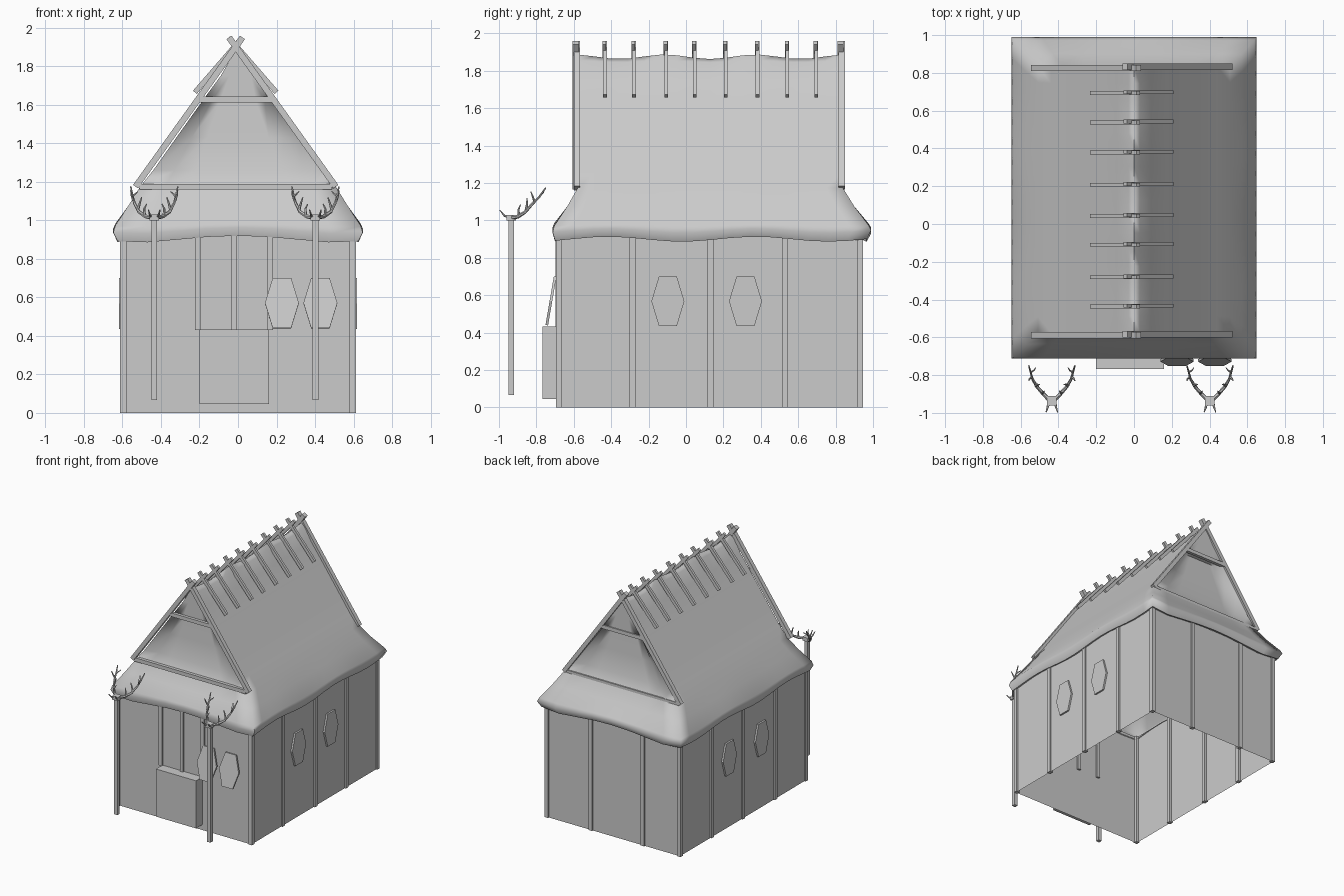
import bpy, bmesh, math
from mathutils import Vector

if "Cube" in bpy.data.objects:
    bpy.data.objects.remove(bpy.data.objects["Cube"])


def make(name, bm, smooth=None):
    bmesh.ops.recalc_face_normals(bm, faces=bm.faces)
    me = bpy.data.meshes.new(name)
    bm.to_mesh(me)
    bm.free()
    ob = bpy.data.objects.new(name, me)
    bpy.context.collection.objects.link(ob)
    if smooth:
        bpy.ops.object.select_all(action='DESELECT')
        ob.select_set(True)
        bpy.context.view_layer.objects.active = ob
        bpy.ops.object.shade_smooth_by_angle(angle=math.radians(smooth))
    return ob


def loft(bm, rings):
    vs = [[bm.verts.new(p) for p in r] for r in rings]
    n = len(rings[0])
    for a, b in zip(vs, vs[1:]):
        for i in range(n):
            j = (i + 1) % n
            bm.faces.new((a[i], a[j], b[j], b[i]))
    return vs


def box(name, lo, hi):
    bm = bmesh.new()
    bmesh.ops.create_cube(bm, size=1)
    for v in bm.verts:
        v.co = [(l + h) / 2 + c * (h - l) for l, h, c in zip(lo, hi, v.co)]
    return make(name, bm)


def post(name, x, y, z0, z1, w=0.032):
    return box(name, (x - w / 2, y - w / 2, z0), (x + w / 2, y + w / 2, z1))


def beam(name, x0, z0, x1, z1, y, ty, tz):
    # rectangular bar lying in the xz plane
    d = Vector((x1 - x0, 0, z1 - z0)).normalized()
    side, up = Vector((0, ty / 2, 0)), Vector((-d.z, 0, d.x)) * tz / 2
    bm = bmesh.new()
    vs = loft(bm, [[Vector((x, y, z)) + side * a + up * b
                    for a, b in ((-1, -1), (1, -1), (1, 1), (-1, 1))]
                   for x, z in ((x0, z0), (x1, z1))])
    for r in vs:
        bm.faces.new(r)
    return make(name, bm)


# Walls: open shell without floor
bm = bmesh.new()
loft(bm, [[(-.6, -.685, z), (.6, -.685, z), (.6, .935, z), (-.6, .935, z)] for z in (0, .93)])
make("walls", bm)

# Wall posts
for s in (-1, 1):
    for y in (-.68, -.285, .13, .53, .93):
        post("side_post", s * .596, y, 0, .93)
for x in (-.27, .2):
    post("back_post", x, .93, 0, .93)
for x in (-.21, -.02, .168):
    post("front_post", x, -.685, .43, .95, .028)
box("front_chest", (-.2, -.768, .045), (.16, -.685, .432))


# Thatched roof: rectangular rings from the eave to the ridge
NX, NY = 8, 16
def ring(hx, y0, y1, z, wave=0, inset=0, ridge=0):
    pts = []
    def add(x, y, end, t):
        w = .02 * math.cos(5 * x) if end else .013 * math.cos(8 * (y - .37))
        dip = ridge * math.cos(13 * (y - .37))
        pts.append(Vector((x, y, z + wave * w + dip)))
    for i in range(NX):
        t = i / NX
        add(-hx + 2 * hx * t, y0 + (inset if i else 0), i, t)
    for i in range(NY):
        add(hx, y0 + (y1 - y0) * i / NY, 0, 0)
    for i in range(NX):
        t = i / NX
        add(hx - 2 * hx * t, y1 - (inset if i else 0), i, t)
    for i in range(NY):
        add(-hx, y1 + (y0 - y1) * i / NY, 0, 0)
    return pts

G0, G1 = -.575, .833
bm = bmesh.new()
loft(bm, [
    ring(.595, -.68, .93, .915, 1),
    ring(.625, -.70, .965, .9, 1),
    ring(.648, -.713, .99, .945, .9),
    ring(.638, -.705, .975, .975, .5),
    ring(.57, -.635, .90, 1.075),
    ring(.508, -.578, .838, 1.175),
    ring(.44, G0, G1, 1.26, 0, .03),
    ring(.32, G0, G1, 1.43, 0, .045),
    ring(.185, G0, G1, 1.62, 0, .055),
    ring(.178, G0, G1, 1.63),
    ring(.09, G0, G1, 1.75),
    ring(.03, G0, G1, 1.85, 0, 0, .005),
    ring(0, G0, G1, 1.875, 0, 0, .012)])
bmesh.ops.remove_doubles(bm, verts=bm.verts, dist=.0008)
make("thatched_roof", bm, 78)

# Gable frames and crossed ridge poles
C = -.012
for y in (-.586, .829):
    for s in (-1, 1):
        beam("gable_rafter", C + s * .52, 1.175, C - s * .035, 1.95, y + s * .003, .034, .032)
    beam("gable_tie", C - .5, 1.175, C + .5, 1.175, y, .026, .03)
    beam("gable_collar", C - .19, 1.627, C + .19, 1.627, y, .026, .03)
for y in (-.435, -.28, -.108, .045, .21, .38, .54, .695):
    for s in (-1, 1):
        beam("ridge_pole", C + s * .212, 1.665, C - s * .035, 1.95, y + s * .002, .02, .026)


# Hexagonal shields, built upright facing -y, then turned into place
def shield(name, loc, turn=0, lean=0):
    prof = [(-.088, 0), (-.048, -.132), (.048, -.132), (.088, 0), (.048, .132), (-.048, .132)]
    bm = bmesh.new()
    vs = loft(bm, [[(x, y, z) for x, z in prof] for y in (-.007, .007)])
    for r in vs:
        bm.faces.new(r)
    ob = make(name, bm)
    ob.location = loc
    ob.rotation_euler = (lean, 0, turn)

for x in (.228, .428):
    shield("front_shield", (x, -.722, .57), 0, -.17)
for s in (-1, 1):
    for y in (-.097, .318):
        shield("side_shield", (s * .612, y, .568), math.pi / 2)


# Antlers on poles
def tube(bm, pts, r0, r1):
    pts = [Vector(p) for p in pts]
    n, rings = len(pts), []
    for i, p in enumerate(pts):
        d = (pts[min(i + 1, n - 1)] - pts[max(i - 1, 0)]).normalized()
        u = d.cross(Vector((.9, .3, .1))).normalized()
        v = d.cross(u)
        r = r0 + (r1 - r0) * i / (n - 1)
        rings.append([p + r * (math.cos(a) * u + math.sin(a) * v)
                      for a in [k * math.tau / 6 for k in range(6)]])
    vs = loft(bm, rings)
    bm.faces.new(vs[0])
    bm.faces.new(vs[-1])

for x in (-.435, .402):
    y = -.935
    post("antler_pole", x, y, .067, 1.015, .03)
    box("antler_skull", (x - .025, y - .025, 1.0), (x + .025, y + .025, 1.03))
    bm = bmesh.new()
    for s in (-1, 1):
        def P(dx, yy, z):
            return (x + s * dx, yy, z)
        tube(bm, [P(.01, -.935, 1.015), P(.045, -.9, 1.02), P(.08, -.86, 1.045),
                  P(.103, -.82, 1.09), P(.112, -.785, 1.125), P(.122, -.75, 1.175)], .012, .004)
        tube(bm, [P(.015, -.935, 1.015), P(.022, -.97, 1.025), P(.03, -.995, 1.055)], .009, .003)
        tube(bm, [P(.05, -.895, 1.022), P(.052, -.895, 1.06), P(.04, -.885, 1.085)], .008, .003)
        tube(bm, [P(.085, -.855, 1.055), P(.075, -.85, 1.09), P(.065, -.85, 1.12)], .008, .003)
        tube(bm, [P(.107, -.81, 1.1), P(.118, -.82, 1.13), P(.122, -.83, 1.155)], .007, .003)
        tube(bm, [P(.112, -.785, 1.125), P(.095, -.775, 1.14), P(.085, -.76, 1.15)], .006, .002)
    make("antlers", bm, 40)
